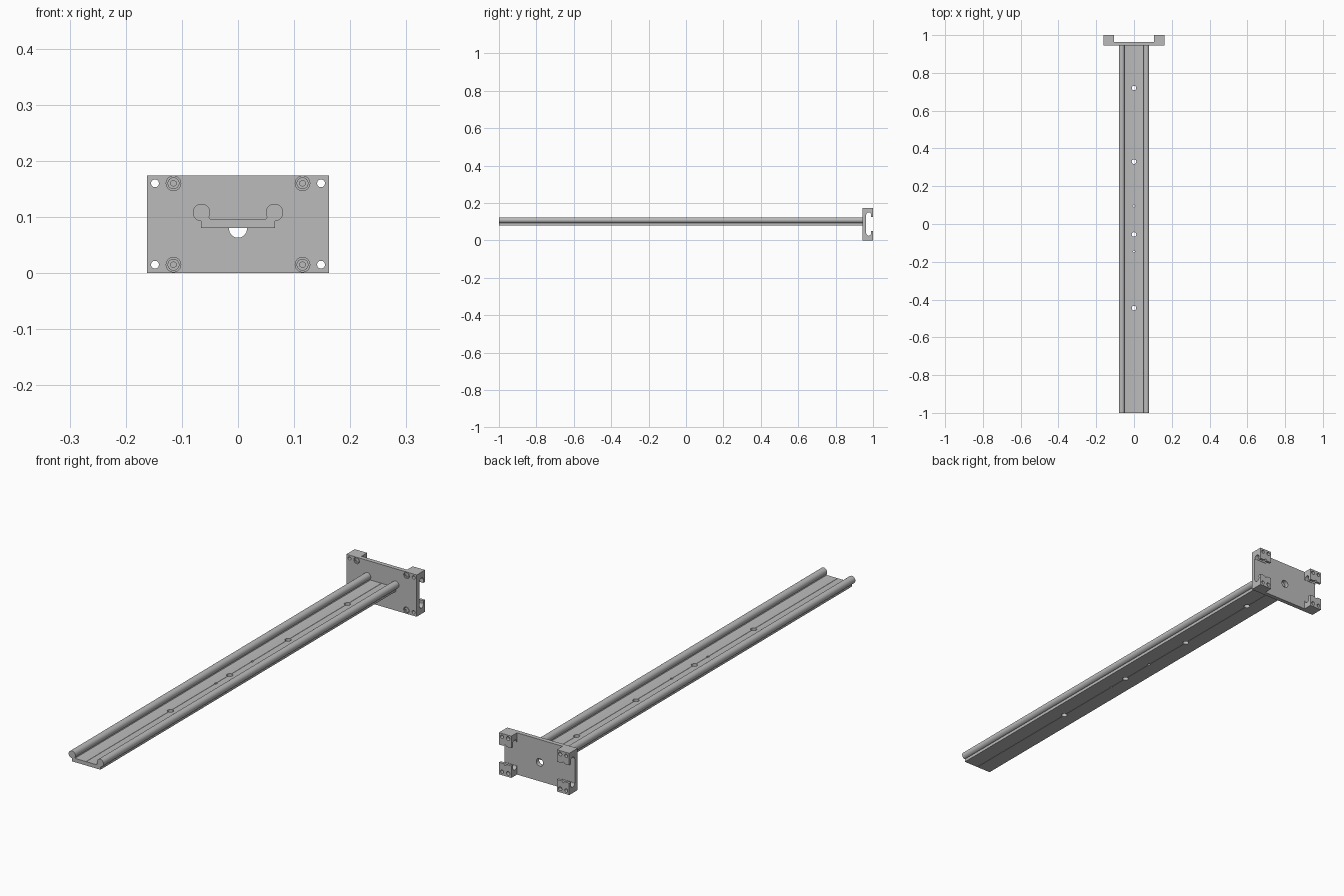
import bpy, bmesh
from math import sin, cos, radians
from mathutils import Matrix, Vector

cube = bpy.data.objects.get("Cube")
if cube:
    bpy.data.objects.remove(cube, do_unlink=True)

metal = bpy.data.materials.new("satin grey metal")
metal.use_nodes = True
GREY = (0.5, 0.5, 0.5, 1)
metal.diffuse_color = GREY
metal.node_tree.nodes["Principled BSDF"].inputs["Base Color"].default_value = GREY


def finish(name, bm):
    bmesh.ops.recalc_face_normals(bm, faces=bm.faces)
    me = bpy.data.meshes.new(name)
    bm.to_mesh(me)
    bm.free()
    ob = bpy.data.objects.new(name, me)
    bpy.context.collection.objects.link(ob)
    me.materials.append(metal)
    return ob


def extrude(name, points, offset):
    """Solid prism from a closed outline."""
    bm = bmesh.new()
    face = bm.faces.new([bm.verts.new(p) for p in points])
    out = bmesh.ops.extrude_face_region(bm, geom=[face])
    verts = [v for v in out["geom"] if isinstance(v, bmesh.types.BMVert)]
    bmesh.ops.translate(bm, verts=verts, vec=offset)
    return finish(name, bm)


def arc(cx, cy, r, a0, a1, n):
    angles = [radians(a0 + (a1 - a0) * i / n) for i in range(n + 1)]
    return [(cx + r * cos(a), cy + r * sin(a)) for a in angles]


def add_rod(bm, centre, r, depth, axis="Y", sides=32):
    turn = Matrix.Rotation(radians(90), 4, "X") if axis == "Y" else Matrix()
    bmesh.ops.create_cone(bm, cap_ends=True, segments=sides, radius1=r, radius2=r,
                          depth=depth, matrix=Matrix.Translation(centre) @ turn)


def cut(ob, rods, name):
    """Subtract a set of rods (centre, radius, depth, axis, sides)."""
    bm = bmesh.new()
    for rod in rods:
        add_rod(bm, *rod)
    tool = finish(name, bm)
    tool.hide_render = True
    mod = ob.modifiers.new("holes", "BOOLEAN")
    mod.operation, mod.solver, mod.object = "DIFFERENCE", "EXACT", tool
    bpy.context.view_layer.objects.active = ob
    bpy.ops.object.modifier_apply(modifier=mod.name)
    bpy.data.objects.remove(tool, do_unlink=True)


def smooth(ob):
    bpy.ops.object.select_all(action="DESELECT")
    ob.select_set(True)
    bpy.context.view_layer.objects.active = ob
    bpy.ops.object.shade_smooth_by_angle(angle=radians(30))


PLATE_FRONT, PLATE_BACK, HEIGHT, HALF = 0.945, 0.963, 0.174, 0.162
HOLE_ROWS = (0.015, HEIGHT - 0.014)

# Double round rail: flat web with a scored centre line and a round bead per side
half = [(0.0008, 0.08), (0.066, 0.08), (0.066, 0.0925)]
half += arc(0.065, 0.108, 0.0155, -84, 212, 36)
half += [(0.050, 0.0968), (0.047, 0.096), (0.0008, 0.096)]
outline = [(0, 0.081)] + half + [(0, 0.095)] + [(-x, z) for x, z in reversed(half)]
rail = extrude("rail", [(x, -1, z) for x, z in outline], (0, 1 + PLATE_FRONT, 0))
rods = [(Vector((0, y, 0.088)), 0.012, 0.1, "Z", 32) for y in (0.72, 0.33, -0.055, -0.445)]
rods += [(Vector((0, y, 0.088)), 0.005, 0.1, "Z", 16) for y in (0.095, -0.145)]
cut(rail, rods, "rail_hole_cutter")
smooth(rail)

# End plate with centre hole, corner holes and screw counterbores
corners = [(-HALF, 0), (HALF, 0), (HALF, HEIGHT), (-HALF, HEIGHT)]
plate = extrude("end_plate", [(x, PLATE_FRONT, z) for x, z in corners],
                (0, PLATE_BACK - PLATE_FRONT, 0))
rods = [(Vector((0, 0.955, 0.079)), 0.016, 0.1, "Y", 32)]
for side in (-1, 1):
    for z in HOLE_ROWS:
        rods.append((Vector((side * 0.148, 0.955, z)), 0.007, 0.1, "Y", 24))
        rods.append((Vector((side * 0.115, PLATE_FRONT, z)), 0.013, 0.012, "Y", 32))
cut(plate, rods, "plate_hole_cutter")
smooth(plate)

# Clamp blocks with a round channel open towards the middle, and their screws
upper = [(PLATE_BACK, HEIGHT), (1, HEIGHT), (1, 0.124), (0.989, 0.124)]
upper += arc(0.977, 0.137, 0.0125, -25, 180, 20)
upper += [(PLATE_BACK, 0.137)]
for level, row in (("upper", HOLE_ROWS[1]), ("lower", HOLE_ROWS[0])):
    for side, label in ((1, "left"), (-1, "right")):
        section = [(y, z if level == "upper" else HEIGHT - z) for y, z in upper]
        block = extrude(f"{level}_{label}_clamp",
                        [(side * 0.105, y, z) for y, z in section],
                        (side * (HALF - 0.105), 0, 0))
        rods = [(Vector((side * 0.148, 0.98, row)), 0.007, 0.1, "Y", 24),
                (Vector((side * 0.120, 1, row)), 0.008, 0.03, "Y", 24)]
        # Cross grooves break the gripping lip
        rods += [(Vector((side * 0.134, 0.995, 0.124 if level == "upper" else 0.05)),
                  0.007, 0.03, "Y", 4)]
        cut(block, rods, "clamp_hole_cutter")
        smooth(block)

        # Socket head screw sunk in the plate
        bm = bmesh.new()
        add_rod(bm, Vector((side * 0.115, 0.949, row)), 0.0105, 0.007)
        screw = finish(f"{level}_{label}_screw", bm)
        cut(screw, [(Vector((side * 0.115, 0.945, row)), 0.0055, 0.008, "Y", 6)],
            "socket_cutter")
        smooth(screw)
